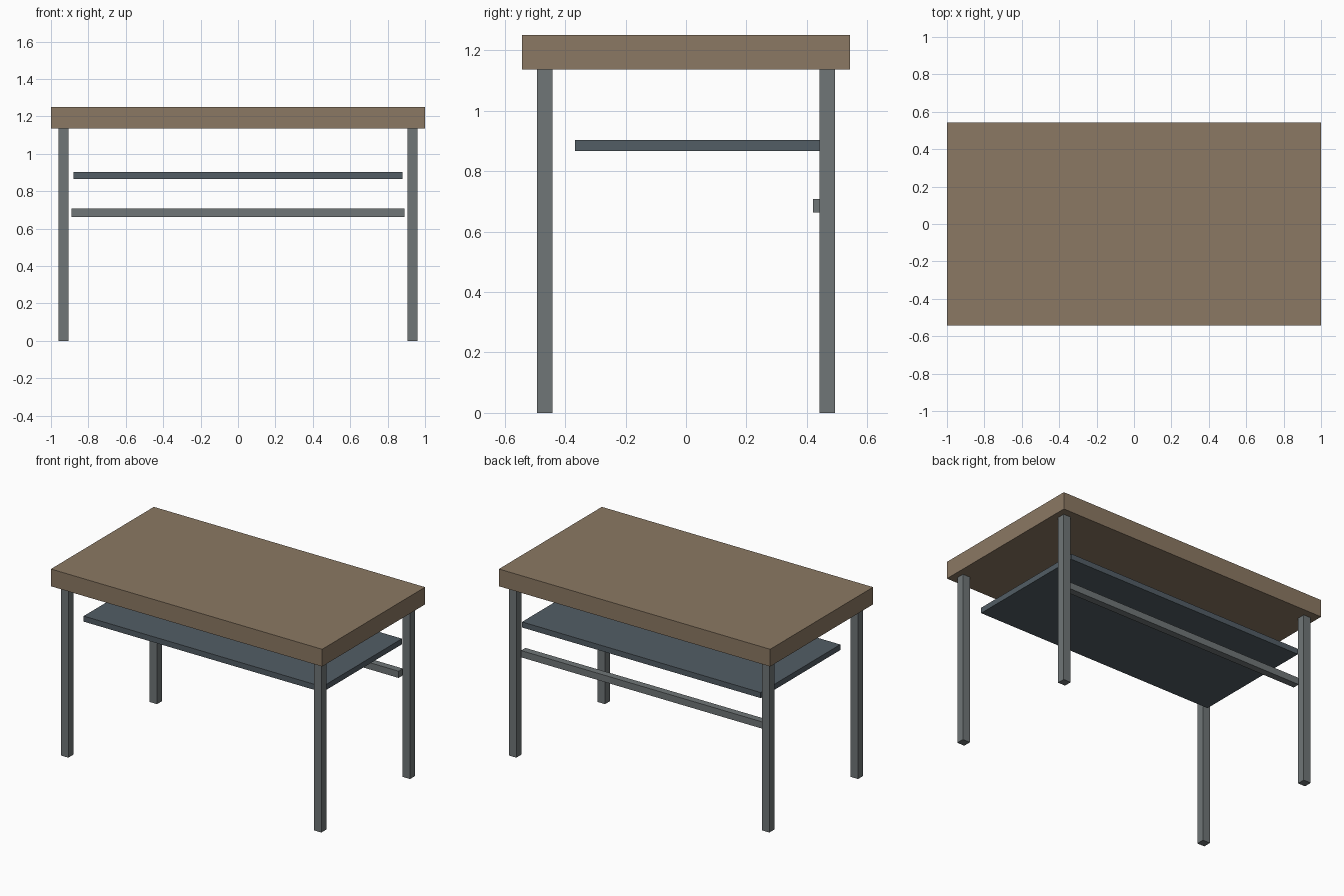
import bpy

if "Cube" in bpy.data.objects:
    bpy.data.objects.remove(bpy.data.objects["Cube"])


def material(name, color):
    mat = bpy.data.materials.new(name)
    mat.diffuse_color = (*color, 1.0)
    mat.use_nodes = True
    mat.node_tree.nodes["Principled BSDF"].inputs["Base Color"].default_value = mat.diffuse_color
    return mat


def box(name, x, y, z, mat):
    """Box spanning the (min, max) ranges given for each axis."""
    spans = (x, y, z)
    bpy.ops.mesh.primitive_cube_add(size=1, location=[(a + b) / 2 for a, b in spans])
    obj = bpy.context.object
    obj.name = name
    obj.scale = [b - a for a, b in spans]
    bpy.ops.object.transform_apply(location=False, rotation=False, scale=True)
    obj.data.materials.append(mat)
    return obj


wood = material("wood", (0.26, 0.19, 0.125))
steel = material("steel", (0.16, 0.18, 0.185))
dark_steel = material("dark_steel", (0.085, 0.11, 0.13))

# Thick table top
box("table_top", (-1.0, 1.0), (-0.542, 0.542), (1.136, 1.251), wood)

# Four square legs
for side, sx in (("left", -1), ("right", 1)):
    for end, sy in (("front", -1), ("back", 1)):
        cx, cy = sx * 0.933, sy * 0.467
        box(f"{end}_{side}_leg", (cx - 0.027, cx + 0.027),
            (cy - 0.026, cy + 0.026), (0.0, 1.136), steel)

# Shelf under the top, set towards the back
box("shelf", (-0.88, 0.88), (-0.368, 0.47), (0.866, 0.903), dark_steel)

# Rail between the back legs
box("back_rail", (-0.89, 0.89), (0.42, 0.466), (0.663, 0.708), steel)
